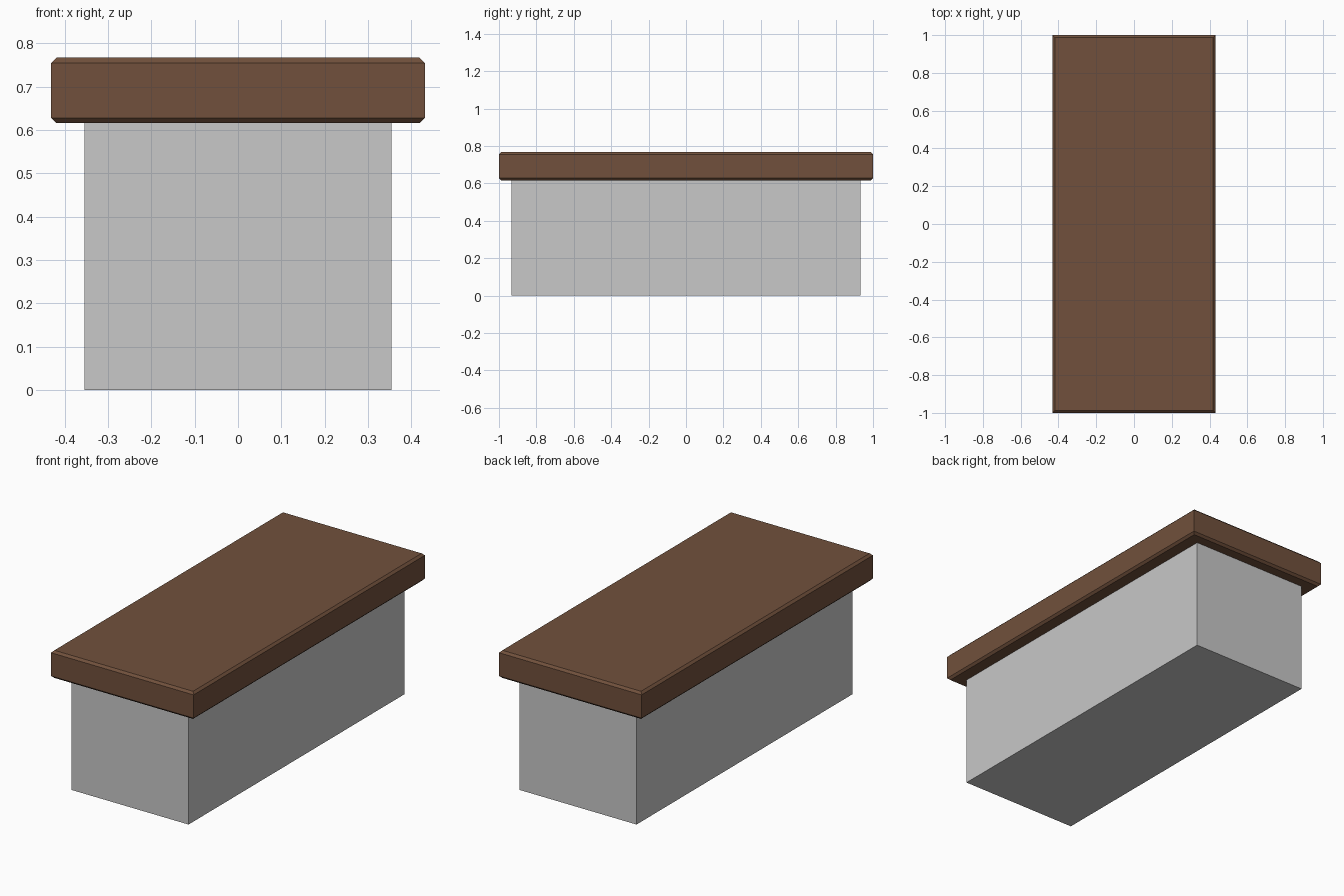
import bpy
import bmesh

if "Cube" in bpy.data.objects:
    bpy.data.objects.remove(bpy.data.objects["Cube"])


def material(name, rgb):
    m = bpy.data.materials.new(name)
    m.diffuse_color = (*rgb, 1.0)
    m.use_nodes = True
    m.node_tree.nodes["Principled BSDF"].inputs["Base Color"].default_value = m.diffuse_color
    return m


def box(name, half_x, half_y, z0, z1, mat, chamfer=0.0):
    """Box, optionally with its top and bottom rims chamfered."""
    bm = bmesh.new()
    bmesh.ops.create_cube(bm, size=1.0)
    for v in bm.verts:
        v.co.x *= 2 * half_x
        v.co.y *= 2 * half_y
        v.co.z = z1 if v.co.z > 0 else z0
    if chamfer:
        rims = [e for e in bm.edges if abs(e.verts[0].co.z - e.verts[1].co.z) < 1e-5]
        bmesh.ops.bevel(bm, geom=rims, offset=chamfer, segments=1,
                        affect='EDGES', profile=0.5)
    bmesh.ops.recalc_face_normals(bm, faces=bm.faces)
    mesh = bpy.data.meshes.new(name)
    bm.to_mesh(mesh)
    bm.free()
    mesh.materials.append(mat)
    obj = bpy.data.objects.new(name, mesh)
    bpy.context.collection.objects.link(obj)
    return obj


grey = material("light grey", (0.58, 0.58, 0.58))
brown = material("brown wood", (0.165, 0.081, 0.045))

# Plain block base
box("counter_base", 0.3545, 0.934, 0.0, 0.617, grey)
# Overhanging wooden top with chamfered rims
box("counter_top", 0.4315, 1.0, 0.616, 0.767, brown, chamfer=0.012)
